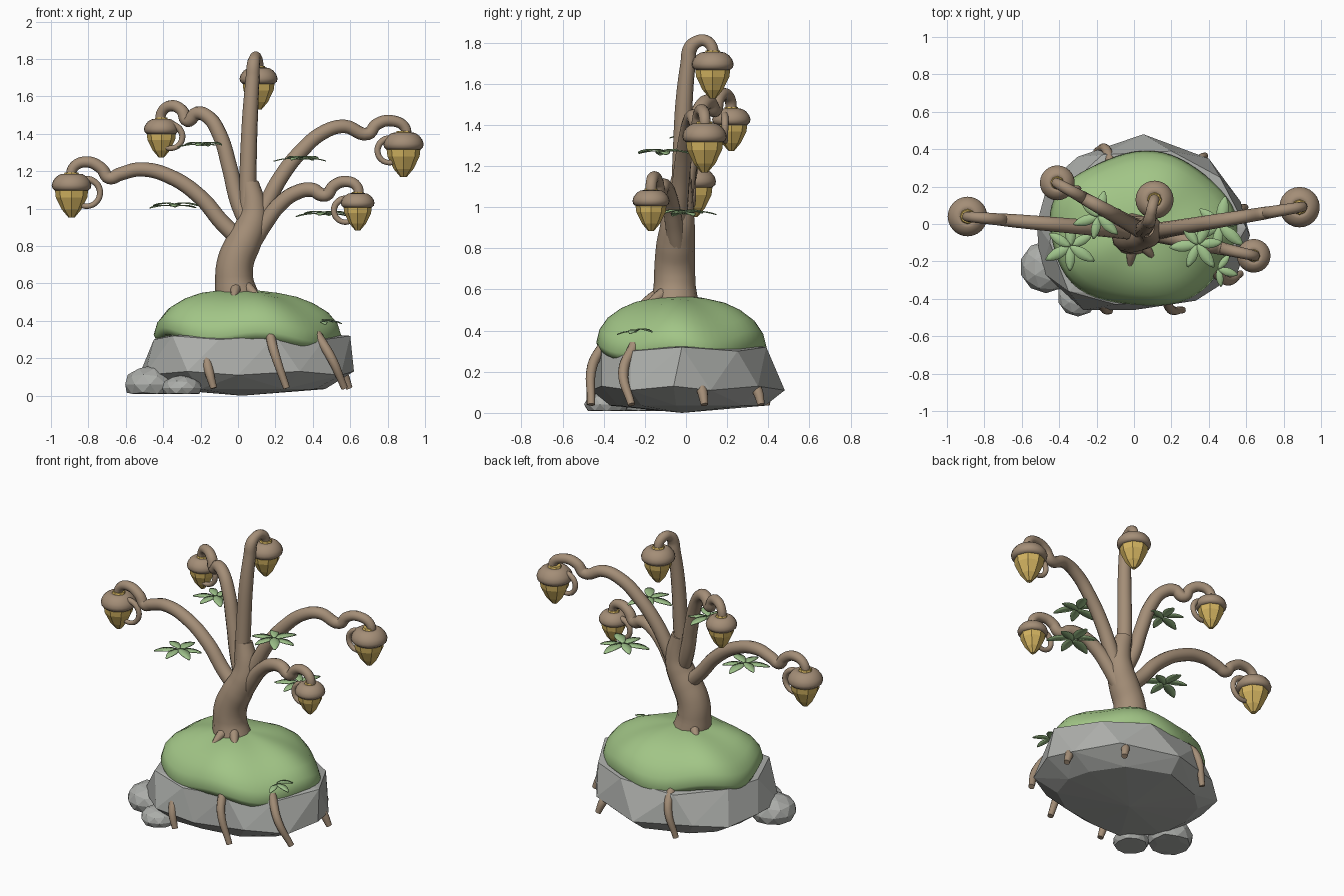
import bpy, bmesh, math
from math import sin, cos, pi
from mathutils import Vector, Matrix

cube = bpy.data.objects.get("Cube")
if cube:
    bpy.data.objects.remove(cube, do_unlink=True)


def material(name, rgb):
    m = bpy.data.materials.new(name)
    m.use_nodes = True
    m.diffuse_color = (*rgb, 1)
    bsdf = next(n for n in m.node_tree.nodes if n.type == 'BSDF_PRINCIPLED')
    bsdf.inputs["Base Color"].default_value = (*rgb, 1)
    return m


BARK = material("bark brown", (0.37, 0.27, 0.185))
GRASS = material("grass green", (0.36, 0.56, 0.24))
LEAF = material("leaf green", (0.35, 0.55, 0.26))
STONE = material("stone grey", (0.41, 0.42, 0.40))
GLASS = material("lantern yellow", (0.66, 0.46, 0.12))


def finish(name, bm, mat, smooth=False):
    bmesh.ops.recalc_face_normals(bm, faces=bm.faces[:])
    for f in bm.faces:
        f.smooth = smooth
    mesh = bpy.data.meshes.new(name)
    bm.to_mesh(mesh)
    bm.free()
    mesh.materials.append(mat)
    ob = bpy.data.objects.new(name, mesh)
    bpy.context.collection.objects.link(ob)
    return ob


def tube(name, points, radii, mat=BARK):
    """Rounded tube along smooth path, radius given per point."""
    cu = bpy.data.curves.new(name, 'CURVE')
    cu.dimensions = '3D'
    cu.bevel_depth = 1
    cu.bevel_resolution = 4
    cu.resolution_u = 6
    cu.use_fill_caps = True
    sp = cu.splines.new('BEZIER')
    sp.bezier_points.add(len(points) - 1)
    for bp, co, r in zip(sp.bezier_points, points, radii):
        bp.co = co
        bp.radius = r
        bp.handle_left_type = bp.handle_right_type = 'AUTO'
    cu.materials.append(mat)
    ob = bpy.data.objects.new(name, cu)
    bpy.context.collection.objects.link(ob)
    bpy.ops.object.select_all(action='DESELECT')
    ob.select_set(True)
    bpy.context.view_layer.objects.active = ob
    bpy.ops.object.convert(target='MESH')
    return ob


def lathe(bm, profile, segs, shape):
    """Stack closed rings; shape(r, z, angle) gives each position."""
    rings = [[bm.verts.new(shape(r, z, 2 * pi * i / segs)) for i in range(segs)]
             for r, z in profile]
    for a, b in zip(rings, rings[1:]):
        for i in range(segs):
            j = (i + 1) % segs
            bm.faces.new((a[i], a[j], b[j], b[i]))
    bm.faces.new(rings[0])
    bm.faces.new(rings[-1])


# Faceted base rock
low = [(.05, .48), (.4, .35), (.57, .12), (.62, -.06), (.55, -.27), (.33, -.41),
       (0, -.46), (-.27, -.46), (-.5, -.25), (-.52, 0), (-.46, .22), (-.3, .36)]
high = [(.2, .39), (.46, .25), (.6, -.02), (.46, -.27), (.2, -.41), (-.1, -.43),
        (-.35, -.36), (-.45, -.1), (-.41, .15), (-.17, .37)]
bm = bmesh.new()
for i, (x, y) in enumerate(low):
    bm.verts.new((x, y, .11 + .02 * (i % 2)))
    bm.verts.new((x * .75, y * .8, .035))
for i, (x, y) in enumerate(high):
    bm.verts.new((x, y, .32 - .02 * (i % 2)))
bm.verts.new((.02, -.02, 0))
bm.verts.new((.05, 0, .36))
bmesh.ops.convex_hull(bm, input=bm.verts[:])
finish("base_rock", bm, STONE)

# Pebbles with flat undersides
for name, x, y, r, h in (("large_pebble", -.47, -.23, .14, .16),
                         ("small_pebble", -.3, -.385, .11, .11)):
    bm = bmesh.new()
    bmesh.ops.create_icosphere(bm, subdivisions=2, radius=r)
    for v in bm.verts:
        v.co.z = max(v.co.z / r * h * .62 + h * .38, .01)
        v.co += Vector((x, y, 0))
    bmesh.ops.dissolve_degenerate(bm, dist=.001, edges=bm.edges[:])
    finish(name, bm, STONE)


# Grass mound with a lobed rim
def mound(r, z, a):
    k = r * (1 + .025 * sin(5 * a + .6))
    wave = .02 * r * r * sin(5 * a + 2.2) - .02 * r * cos(a)
    return (.045 + .49 * k * cos(a), -.03 + .405 * k * sin(a), z + wave)


bm = bmesh.new()
lathe(bm, [(.88, .285), (.98, .29), (1.02, .325), (.98, .39), (.88, .45), (.72, .50),
           (.54, .535), (.33, .555), (.12, .565)], 60, mound)
finish("grass_mound", bm, GRASS, True)

# Trunk and surface roots
tube("trunk", [(0, -.055, .5), (-.02, -.055, .62), (-.012, -.055, .72), (.03, -.05, .82),
               (.075, -.04, .92), (.085, -.033, 1.0), (.06, -.022, 1.14)],
     [.122, .102, .098, .094, .083, .07, .05])
for i, a in enumerate((-1.7, -.9, 2.4)):
    d = Vector((cos(a), sin(a), 0))
    c = Vector((0, -.05, 0))
    tube(f"surface_root_{i + 1}", [c + d * r + Vector((0, 0, z)) for r, z in
                                   ((.06, .585), (.115, .56), (.18, .52))],
         [.035, .026, .012])

# Roots hanging over the rock
hanging = [((.17, -.40, .33), (.195, -.455, .23), (.26, -.46, .04)),
           ((.42, -.25, .33), (.5, -.305, .2), (.57, -.265, .04)),
           ((-.17, -.42, .2), (-.155, -.455, .13), (-.13, -.465, .04)),
           ((.54, .06, .16), (.57, .08, .1), (.595, .09, .04)),
           ((.33, .31, .17), (.36, .35, .1), (.38, .365, .04)),
           ((-.12, .31, .33), (-.15, .4, .22), (-.2, .39, .04))]
for i, path in enumerate(hanging):
    tube(f"hanging_root_{i + 1}", path, [.026, .025, .018])


# Lantern: faceted glass hanging from a domed wooden cap
def lantern(name, x, y, z, s):
    at = Vector((x, y, z))

    def place(r, h, a):
        return at + s * Vector((r * cos(a), r * sin(a), h))

    bm = bmesh.new()
    lathe(bm, [(.036, .064), (.05, .03), (.09, -.02), (.084, -.07), (.052, -.135), (.016, -.178)],
          8, place)
    finish(name + "_glass", bm, GLASS)
    bm = bmesh.new()
    lathe(bm, [(.06, -.03), (.088, -.034), (.102, -.022), (.106, -.004), (.099, .018),
               (.082, .04), (.06, .054), (.044, .056), (.032, .048)], 24, place)
    finish(name + "_cap", bm, BARK, True)


# Side branches: (x, z) profile, end depth, lantern, curl centre
branches = {
    "low_right": ([(.05, .8), (-.08, .92), (-.2, 1.06), (-.36, 1.17), (-.52, 1.21), (-.63, 1.185),
                   (-.69, 1.165), (-.73, 1.215), (-.81, 1.25), (-.88, 1.22), (-.895, 1.15)],
                  .04, (-.89, 1.13, 1.0), (-.81, 1.085, .072)),
    "high_right": ([(.06, .9), (.0, 1.04), (-.045, 1.22), (-.1, 1.4), (-.16, 1.49), (-.22, 1.51),
                    (-.27, 1.47), (-.3, 1.525), (-.355, 1.55), (-.405, 1.52), (-.415, 1.44)],
                   .22, (-.41, 1.43, .88), (-.36, 1.385, .062)),
    "high_left": ([(.08, .86), (.16, 1.04), (.23, 1.17), (.34, 1.31), (.46, 1.41), (.57, 1.44),
                   (.695, 1.4), (.74, 1.45), (.82, 1.47), (.895, 1.43), (.89, 1.36)],
                  .09, (.885, 1.35, 1.02), (.81, 1.31, .064)),
    "low_left": ([(.08, .82), (.15, .93), (.22, 1.02), (.31, 1.085), (.4, 1.1), (.445, 1.075),
                  (.475, 1.075), (.51, 1.12), (.57, 1.145), (.635, 1.12), (.645, 1.04)],
                 -.17, (.64, 1.035, .85), (.575, .99, .062)),
}
for name, (path, depth, lamp, curl) in branches.items():
    x0, x1 = path[0][0], path[-1][0]

    def y_at(x):
        return -.045 + (depth + .045) * (x - x0) / (x1 - x0)

    n = len(path) - 1
    tube(name + "_branch", [(x, y_at(x), z) for x, z in path],
         [.046 - .02 * i / n for i in range(n + 1)])
    lantern(name + "_lantern", lamp[0], depth, lamp[1], lamp[2])
    # Tendril curling from the cap back towards the trunk
    cx, cz, r = curl
    side = 1 if x1 < 0 else -1
    arc = [2.0 - 4.4 * i / 8 for i in range(9)]
    tube(name + "_tendril", [(cx + side * r * cos(a), y_at(cx), cz + r * sin(a)) for a in arc],
         [.019 - .006 * i / 8 for i in range(9)])

# Upright centre branch
tube("centre_branch", [(.05, -.03, 1.0), (.055, -.02, 1.25), (.065, -.01, 1.5), (.078, .01, 1.7),
                       (.083, .022, 1.775), (.09, .055, 1.805), (.097, .09, 1.81),
                       (.107, .125, 1.78), (.11, .13, 1.71)],
     [.046, .045, .042, .037, .035, .03, .029, .028, .026])
lantern("centre_lantern", .11, .13, 1.7, .96)


# Leaf sprigs
def sprig(name, centre, length, angles, droop):
    bm = bmesh.new()
    for k, a in enumerate(angles):
        turn = Matrix.Translation(centre) @ Matrix.Rotation(a, 4, 'Z')
        size = length * (1 if k % 2 else .88)
        rows = []
        for i in range(8):
            t = i / 7
            w = .2 * size * sin(pi * (.04 + .93 * t)) ** .8
            z = size * (.2 * t - (.2 + droop) * t * t) + .006 * (k % 3)
            rows.append([bm.verts.new(turn @ Vector((size * t, e * w, z))) for e in (-1, 0, 1)])
        for p, q in zip(rows, rows[1:]):
            for j in (0, 1):
                bm.faces.new((p[j], p[j + 1], q[j + 1], q[j]))
    ob = finish(name, bm, LEAF, True)
    ob.modifiers.new("thickness", 'SOLIDIFY').thickness = .005


star = [2 * pi * i / 6 for i in range(6)]
sprig("low_right_leaves", (-.34, -.12, 1.015), .15, [a + .5 for a in star], .06)
sprig("high_right_leaves", (-.19, .04, 1.34), .14, [a + .3 for a in star], .06)
sprig("high_left_leaves", (.34, -.11, 1.265), .15, [a + .1 for a in star], .06)
sprig("low_left_leaves", (.46, -.01, .97), .16, [a + .35 for a in star], .06)
sprig("mound_leaves", (.45, -.24, .395), .11, [-1.4, -.3, .9], .12)
